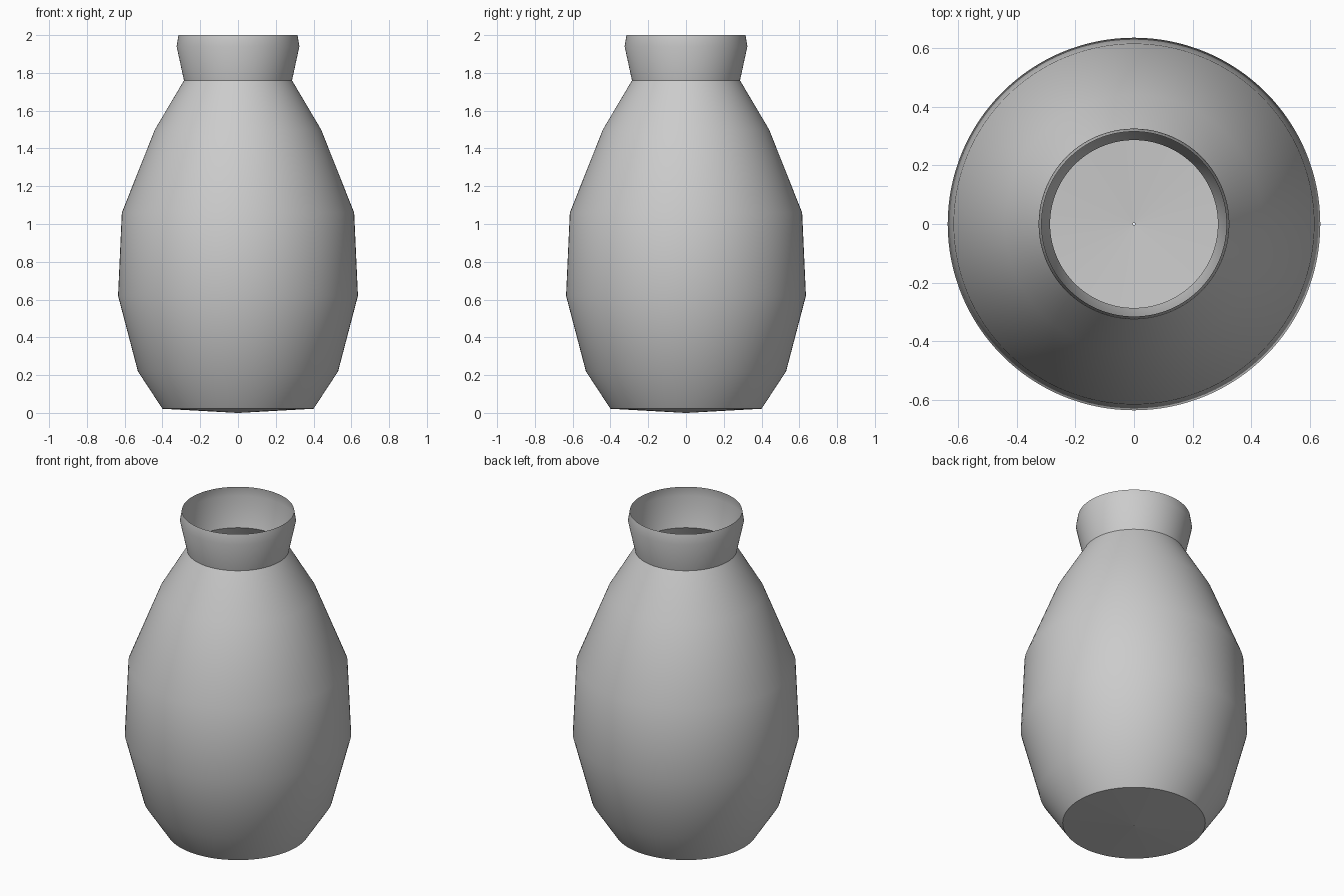
import bpy
import math

cube = bpy.data.objects.get("Cube")
if cube:
    bpy.data.objects.remove(cube, do_unlink=True)

# Glaze colour
clay = bpy.data.materials.new("grey clay")
clay.use_nodes = True
colour = (0.6, 0.6, 0.6, 1)
clay.diffuse_color = colour
clay.node_tree.nodes["Principled BSDF"].inputs["Base Color"].default_value = colour

# Half profile (radius, height): shallow cone base, faceted belly, flared neck, rim
profile = [(0.004, 0), (0.40, 0.022), (0.53, 0.22), (0.635, 0.62), (0.615, 1.06),
           (0.44, 1.50), (0.286, 1.76), (0.325, 1.94), (0.315, 2.0)]


def lathe(name, points, sides):
    """Revolve a half profile around the z axis as a single thin wall."""
    verts, faces = [], []
    for radius, height in points:
        for i in range(sides):
            a = math.tau * i / sides
            verts.append((radius * math.cos(a), radius * math.sin(a), height))
    for row in range(len(points) - 1):
        for i in range(sides):
            j = (i + 1) % sides
            low, high = row * sides, (row + 1) * sides
            faces.append((low + i, low + j, high + j, high + i))
    mesh = bpy.data.meshes.new(name)
    mesh.from_pydata(verts, [], faces)
    mesh.materials.append(clay)
    obj = bpy.data.objects.new(name, mesh)
    bpy.context.collection.objects.link(obj)
    return obj


# Vase body, smooth around with creases at the base and neck
vase = lathe("vase", profile, 128)
bpy.ops.object.select_all(action="DESELECT")
vase.select_set(True)
bpy.context.view_layer.objects.active = vase
bpy.ops.object.shade_smooth_by_angle(angle=math.radians(30))
